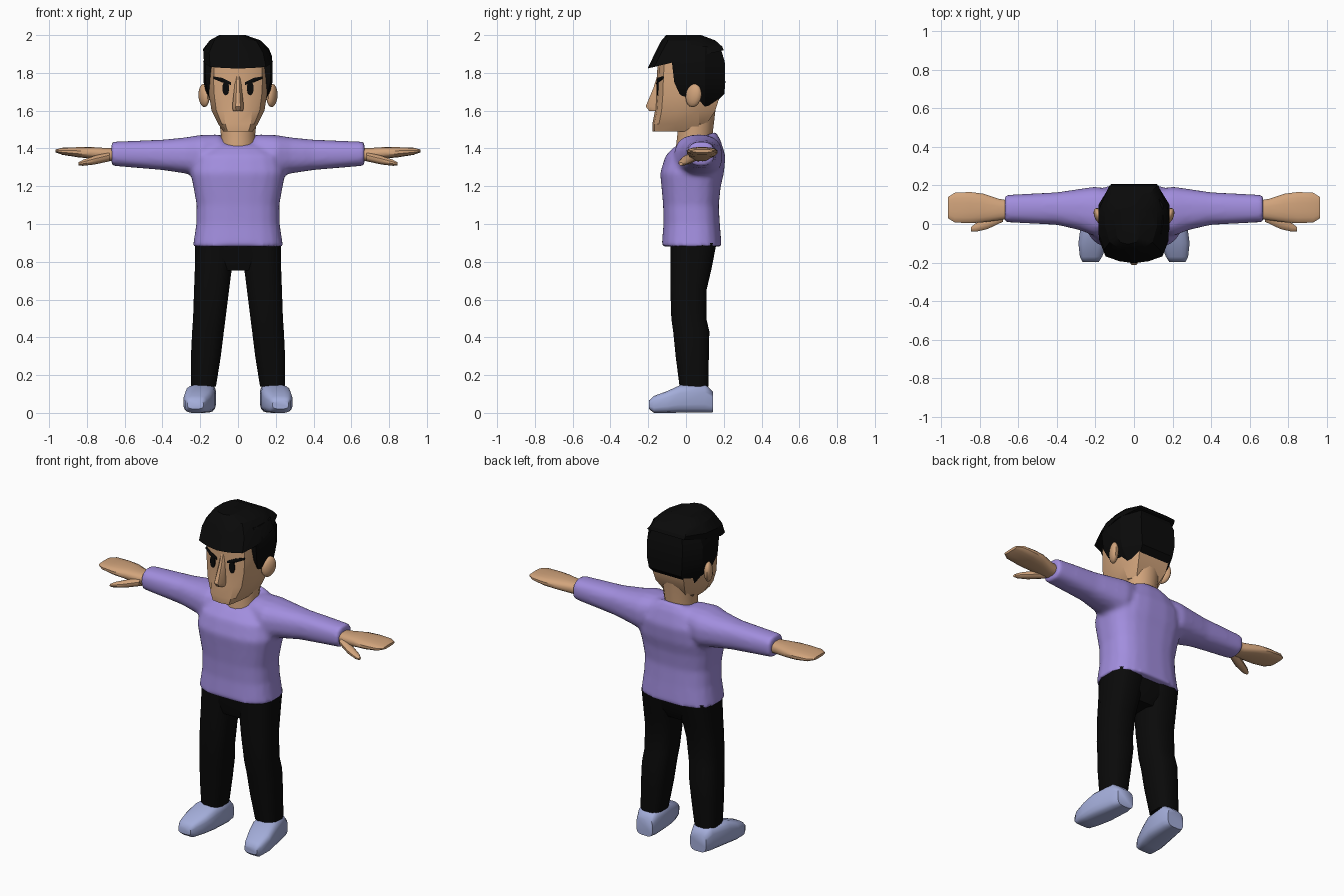
import bpy, bmesh
from math import cos, sin, pi, radians, copysign
from mathutils import Matrix, Vector

default_cube = bpy.data.objects.get("Cube")
if default_cube:
    bpy.data.objects.remove(default_cube, do_unlink=True)


def material(name, red, green, blue):
    mat = bpy.data.materials.new(name)
    mat.use_nodes = True
    mat.diffuse_color = (red, green, blue, 1)
    shader = mat.node_tree.nodes["Principled BSDF"]
    shader.inputs["Base Color"].default_value = (red, green, blue, 1)
    shader.inputs["Roughness"].default_value = 0.8
    return mat


skin = material("skin", .64, .37, .2)
purple = material("purple cloth", .36, .27, .73)
black = material("black", .003, .003, .003)
shoe_blue = material("pale blue", .37, .42, .7)


def loft(bm, rings):
    """Join rings of points into a closed skin with capped ends."""
    loops = [[bm.verts.new(p) for p in ring] for ring in rings]
    count = len(loops[0])
    for low, high in zip(loops, loops[1:]):
        for i in range(count):
            j = (i + 1) % count
            bm.faces.new((low[i], low[j], high[j], high[i]))
    bm.faces.new(loops[0])
    bm.faces.new(loops[-1])


def tube(axis, rows, power=2.0, sides=16):
    """Rounded sections along an axis: position, centre a, b, radius a, b, tilt."""
    rings = []
    for pos, ca, cb, ra, rb, *tilt in rows:
        ring = []
        for k in range(sides):
            t = 2 * pi * (k + .5) / sides
            u, v = (copysign(abs(f) ** (2 / power), f) for f in (cos(t), sin(t)))
            along = pos + (tilt[0] * v * rb if tilt else 0)
            point = [ca + ra * u, cb + rb * v]
            point.insert("xyz".index(axis), along)
            ring.append(Vector(point))
        rings.append(ring)
    return rings


def mirrored_ring(z, half, shift=0, tilt=0):
    """Half outline from front centre to back, completed on the other side."""
    outline = half + [(-x, y) for x, y in reversed(half) if x > 0]
    return [Vector((x + shift, y, z + tilt * y)) for x, y in outline]


def head_ring(z, front, flat, wide, back, shift=0, tilt=0):
    half = [(0, front), (flat, front + .01), (wide * .82, front + .035),
            (wide, front + .12), (wide, .07), (wide * .7, back)]
    return mirrored_ring(z, half, shift, tilt)


def hair_ring(z, front, wide, back):
    half = [(0, front), (wide * .94, front), (wide, front + .05),
            (wide, .1), (wide * .65, back)]
    return mirrored_ring(z, half)


def finish(name, bm, mat, mirror=False, angle=40):
    bmesh.ops.recalc_face_normals(bm, faces=bm.faces[:])
    mesh = bpy.data.meshes.new(name)
    bm.to_mesh(mesh)
    bm.free()
    mesh.materials.append(mat)
    mesh.shade_smooth()
    mesh.set_sharp_from_angle(angle=radians(angle))
    obj = bpy.data.objects.new(name, mesh)
    bpy.context.scene.collection.objects.link(obj)
    if mirror:
        obj.modifiers.new("both sides", 'MIRROR').use_mirror_merge = False
    return obj


def build(name, mat, *skins, mirror=False, angle=40):
    bm = bmesh.new()
    for rings in skins:
        loft(bm, rings)
    return finish(name, bm, mat, mirror, angle)


# Shirt: torso and one tube through both sleeves, blended together
torso = tube("z", [
    (.88, 0, .03, .24, .16), (1, 0, .03, .222, .15), (1.1, 0, .026, .22, .148),
    (1.2, 0, .027, .238, .158), (1.27, 0, .032, .252, .17),
    (1.36, 0, .05, .235, .16), (1.42, 0, .053, .17, .13, .2),
    (1.45, 0, .05, .115, .108, .35)], power=2.8, sides=20)
half_sleeve = [
    (.1, .07, 1.385, .105, .09), (.2, .065, 1.36, .13, .112),
    (.28, .075, 1.363, .108, .096), (.4, .08, 1.366, .085, .081),
    (.67, .08, 1.372, .071, .064)]
sleeve_rows = [(-row[0], *row[1:]) for row in reversed(half_sleeve)]
sleeve_rows += [(0, .07, 1.33, .08, .07)] + half_sleeve
shirt = build("shirt", purple, torso, tube("x", sleeve_rows, power=2.5))
remesh = shirt.modifiers.new("blend", 'REMESH')
remesh.mode = 'VOXEL'
remesh.voxel_size = .013
remesh.use_smooth_shade = True
soften = shirt.modifiers.new("soften", 'SMOOTH')
soften.factor = .5
soften.iterations = 7

# Trousers
build("trouser_legs", black, tube("z", [
    (.14, .183, .042, .068, .078), (.3, .17, .033, .081, .09),
    (.43, .159, .028, .086, .098), (.5, .152, .015, .088, .095),
    (.65, .14, .013, .095, .098), (.76, .131, .026, .1, .111),
    (.9, .12, .04, .11, .125)], power=2.8, sides=12), mirror=True)
build("trouser_hips", black, tube("z", [
    (.755, 0, .02, .15, .085), (.82, 0, .03, .215, .11),
    (.93, 0, .035, .22, .12)], power=2.8))

# Shoes, with toes turned slightly outward
build("shoes", shoe_blue, tube("y", [
    (-.197, .225, .043, .042, .022), (-.17, .223, .045, .058, .045),
    (-.1, .213, .058, .076, .058), (-.03, .2, .074, .08, .074),
    (.1, .185, .078, .07, .078), (.143, .182, .058, .055, .055)],
    power=3.6), mirror=True, angle=50)

# Hands and thumbs
build("hands", skin, tube("x", [
    (.63, .075, 1.365, .045, .035), (.7, .075, 1.368, .056, .035),
    (.78, .083, 1.377, .075, .031), (.85, .085, 1.38, .082, .027),
    (.93, .085, 1.385, .078, .019), (.965, .085, 1.387, .055, .008)],
    power=2.6), mirror=True)
build("thumbs", skin, tube("x", [
    (.68, .04, 1.357, .03, .025), (.76, .003, 1.338, .031, .023),
    (.82, -.018, 1.324, .023, .016), (.845, -.027, 1.318, .011, .008)],
    sides=10), mirror=True)

# Neck and head
build("neck", skin, tube("z", [
    (1.38, 0, .04, .098, .098), (1.47, 0, .047, .092, .095),
    (1.62, 0, .06, .11, .1)]))
build("head", skin, [head_ring(*row) for row in [
    (1.49, -.176, .055, .078, .02), (1.53, -.178, .068, .105, .11),
    (1.6, -.164, .075, .14, .155), (1.68, -.158, .08, .153, .18),
    (1.76, -.155, .085, .158, .18), (1.86, -.15, .085, .152, .18),
    (1.93, -.1, .06, .11, .14)]], angle=25)
build("nose", skin, tube("z", [
    (1.597, 0, -.16, .028, .036), (1.622, 0, -.16, .033, .058),
    (1.72, 0, -.145, .021, .03), (1.79, 0, -.14, .015, .012)], sides=8))

# Ears, flaring outward at the back
bm = bmesh.new()
bmesh.ops.create_uvsphere(
    bm, u_segments=14, v_segments=10, radius=1,
    matrix=Matrix.Translation((.18, .04, 1.68))
    @ Matrix.Rotation(radians(-25), 4, 'Z') @ Matrix.Rotation(radians(-12), 4, 'X')
    @ Matrix.Diagonal((.025, .045, .062, 1)))
finish("ears", bm, skin, mirror=True)

# Eyes as thin oval plates
bm = bmesh.new()
bmesh.ops.create_cone(
    bm, cap_ends=True, segments=14, radius1=1, radius2=1, depth=1,
    matrix=Matrix.Translation((.065, -.15, 1.718))
    @ Matrix.Rotation(radians(7), 4, 'Z') @ Matrix.Rotation(pi / 2, 4, 'X')
    @ Matrix.Diagonal((.018, .037, .009, 1)))
finish("eyes", bm, black, mirror=True)

# Eyebrows wrapped around the brow
build("eyebrows", black, tube("x", [
    (.036, -.152, 1.743, .006, .008), (.085, -.148, 1.762, .007, .013),
    (.13, -.122, 1.775, .008, .007)], sides=8), mirror=True)

# Hair: swept cap with a pointed fringe, and the back with sideburns
build("hair_top", black, [head_ring(*row) for row in [
    (1.872, -.203, .075, .18, .2, 0, .24), (1.92, -.165, .07, .174, .192, -.01, .1),
    (1.972, -.13, .07, .135, .155, -.015), (2, -.105, .04, .07, .08, -.03)]],
    angle=25)
build("hair_back", black, [hair_ring(*row) for row in [
    (1.61, .05, .125, .13), (1.69, -.035, .168, .203), (1.75, -.062, .182, .208),
    (1.86, -.075, .184, .205), (1.94, -.05, .15, .18)]], angle=25)
